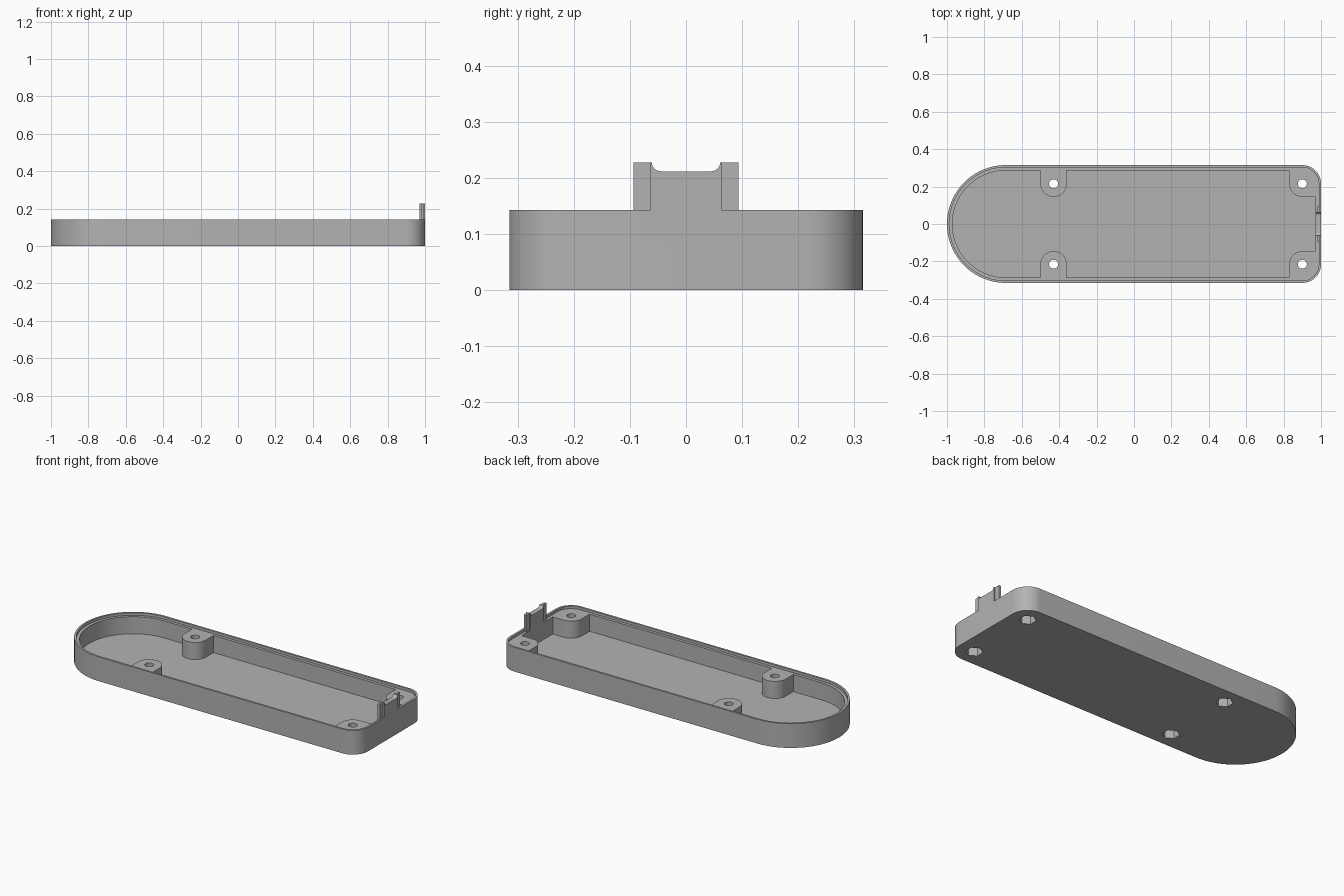
import bpy
import bmesh
from math import cos, sin, pi, radians
from mathutils import Matrix

HALF_W, RIM_Z, LEDGE_Z, FLOOR_Z = 0.315, 0.143, 0.128, 0.027
LIP, WALL = 0.012, 0.029
CORNER_R, BOSS_R = 0.1, 0.07
HOLE_Y = 0.215
HOLE_XS = (-0.43, 0.9)

default = bpy.data.objects.get("Cube")
if default:
    bpy.data.objects.remove(default, do_unlink=True)

grey = bpy.data.materials.new("plain grey plastic")
grey.use_nodes = True
colour = (0.45, 0.45, 0.45, 1)
grey.diffuse_color = colour
grey.node_tree.nodes["Principled BSDF"].inputs["Base Color"].default_value = colour


def arc(cx, cy, r, start, end, steps):
    return [(cx + r * cos(radians(start + (end - start) * i / steps)),
             cy + r * sin(radians(start + (end - start) * i / steps)))
            for i in range(steps + 1)]


def prism(name, points, low, high, along_x=False):
    """Extrude a 2D profile up z, or a (y, z) profile along x."""
    bm = bmesh.new()
    face = bm.faces.new([bm.verts.new((a, b, low)) for a, b in points])
    new = bmesh.ops.extrude_face_region(bm, geom=[face])["geom"]
    verts = [v for v in new if isinstance(v, bmesh.types.BMVert)]
    bmesh.ops.translate(bm, verts=verts, vec=(0, 0, high - low))
    if along_x:
        turn = Matrix(((0, 0, 1), (1, 0, 0), (0, 1, 0)))
        bmesh.ops.transform(bm, matrix=turn.to_4x4(), verts=bm.verts)
    bmesh.ops.recalc_face_normals(bm, faces=bm.faces)
    mesh = bpy.data.meshes.new(name)
    bm.to_mesh(mesh)
    bm.free()
    mesh.materials.append(grey)
    obj = bpy.data.objects.new(name, mesh)
    bpy.context.collection.objects.link(obj)
    return obj


def combine(target, tool, operation):
    """Apply a boolean and discard the tool."""
    mod = target.modifiers.new("combine", 'BOOLEAN')
    mod.operation, mod.object, mod.solver = operation, tool, 'EXACT'
    bpy.context.view_layer.objects.active = target
    bpy.ops.object.modifier_apply(modifier=mod.name)
    bpy.data.objects.remove(tool, do_unlink=True)


def outline(inset):
    """Case outline: round at one end, rounded corners at the other."""
    r, c = HALF_W - inset, CORNER_R - inset
    x, y = 1 - CORNER_R, HALF_W - CORNER_R
    return (arc(HALF_W - 1, 0, r, 90, 270, 48)
            + arc(x, -y, c, -90, 0, 14) + arc(x, y, c, 0, 90, 14))


# Tray body, with the lip step cut into the rim
tray = prism("tray", outline(0), 0, RIM_Z)
combine(tray, prism("lip_cutter", outline(LIP), LEDGE_Z, 0.3), 'DIFFERENCE')

# Cavity, leaving the screw bosses standing against the walls
cavity = prism("cavity_cutter", outline(WALL), FLOOR_Z, 0.2)
for side in (-1, 1):
    for x in HOLE_XS:
        if x < 0:
            shape = arc(x, HOLE_Y, BOSS_R, 180, 360, 24) + [(x + BOSS_R, 0.4), (x - BOSS_R, 0.4)]
        else:
            shape = arc(x, HOLE_Y, BOSS_R, 180, 270, 12) + [(1.1, HOLE_Y - BOSS_R), (1.1, 0.4), (x - BOSS_R, 0.4)]
        boss = prism("boss", [(a, b * side) for a, b in shape], 0, 0.3)
        combine(cavity, boss, 'DIFFERENCE')
combine(tray, cavity, 'DIFFERENCE')

# Screw holes with hexagonal nut pockets underneath
for side in (-1, 1):
    for x in HOLE_XS:
        hole = arc(x, side * HOLE_Y, 0.024, 0, 345, 23)
        combine(tray, prism("hole_cutter", hole, -0.1, 0.3), 'DIFFERENCE')
        pocket = arc(x, side * HOLE_Y, 0.046, 30, 330, 5)
        combine(tray, prism("nut_cutter", pocket, -0.1, 0.06), 'DIFFERENCE')

# End tab: a plate with a shallow cradle on top and a thin wing on each side
TAB_Y, TAB_Z, FILLET = 0.063, 0.228, 0.016
cradle = (arc(TAB_Y - FILLET - 0.002, TAB_Z, FILLET, 0, -90, 8))
half = [(TAB_Y, 0.1), (TAB_Y, TAB_Z)] + cradle
profile = half + [(-y, z) for y, z in reversed(half)]
combine(tray, prism("tab", profile, 1 - WALL, 1, True), 'UNION')
for side in (-1, 1):
    wing = [(side * y, z) for y, z in
            ((TAB_Y - 0.001, 0.1), (0.094, 0.1), (0.094, TAB_Z), (TAB_Y - 0.001, TAB_Z))]
    combine(tray, prism("wing", wing, 0.978, 0.992, True), 'UNION')

bpy.ops.object.select_all(action='DESELECT')
tray.select_set(True)
bpy.context.view_layer.objects.active = tray
bpy.ops.object.shade_smooth_by_angle(angle=radians(25))
